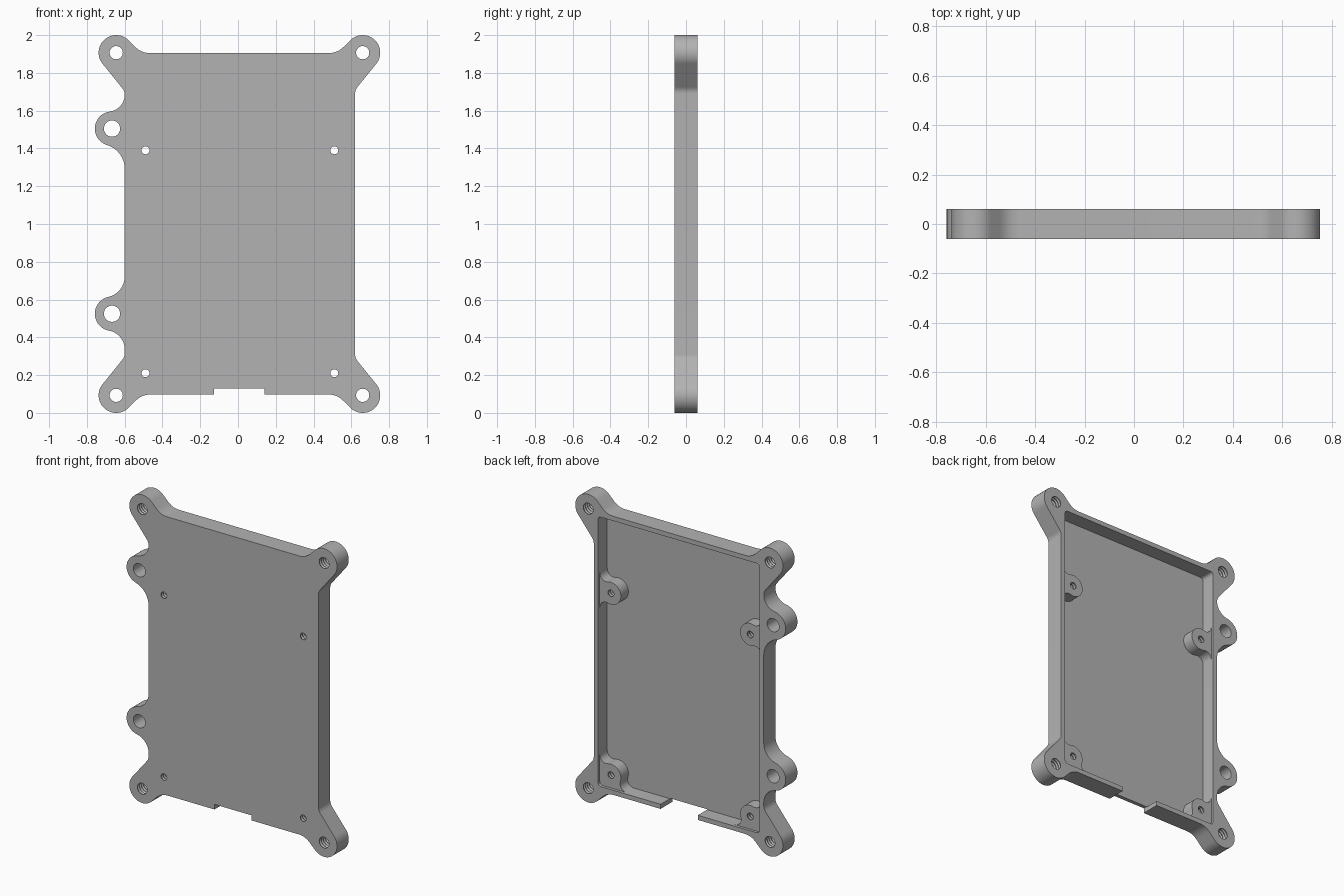
import bpy, bmesh
from math import sin, cos, pi, atan2, sqrt, radians

if "Cube" in bpy.data.objects:
    bpy.data.objects.remove(bpy.data.objects["Cube"])

grey = bpy.data.materials.new("plain_grey")
grey.use_nodes = True
colour = (0.45, 0.45, 0.45, 1)
grey.diffuse_color = colour
grey.node_tree.nodes["Principled BSDF"].inputs["Base Color"].default_value = colour

# Main sizes: outer edges of the tray, half depth, wall and floor
LEFT, RIGHT, BOTTOM, TOP = -0.60, 0.62, 0.097, 1.905
HALF, WALL, FLOOR = 0.06, 0.03, 0.025
LUG_R = 0.093
LUG_X = {-1: -0.645, 1: 0.66}
LUG_Z = {-1: LUG_R, 1: 2 - LUG_R}


def make_object(name, bm):
    bmesh.ops.recalc_face_normals(bm, faces=bm.faces)
    mesh = bpy.data.meshes.new(name)
    bm.to_mesh(mesh)
    bm.free()
    mesh.materials.append(grey)
    obj = bpy.data.objects.new(name, mesh)
    bpy.context.collection.objects.link(obj)
    return obj


def prism(name, points, y0, y1):
    """Extrude an (x, z) outline along y."""
    bm = bmesh.new()
    face = bm.faces.new([bm.verts.new((x, y0, z)) for x, z in points])
    new = bmesh.ops.extrude_face_region(bm, geom=[face])["geom"]
    verts = [v for v in new if isinstance(v, bmesh.types.BMVert)]
    bmesh.ops.translate(bm, verts=verts, vec=(0, y1 - y0, 0))
    return make_object(name, bm)


def hole(name, x, z, r, thread=0.0, sides=32):
    """Round cutter along y, ridged when it has a thread."""
    bm = bmesh.new()
    steps = 16 if thread else 1
    rings = []
    for i in range(steps + 1):
        y = -0.08 + 0.16 * i / steps
        rad = r + thread * (i % 2)
        rings.append([bm.verts.new((x + rad * cos(2 * pi * k / sides), y,
                                    z + rad * sin(2 * pi * k / sides)))
                      for k in range(sides)])
    for a, b in zip(rings, rings[1:]):
        for k in range(sides):
            n = (k + 1) % sides
            bm.faces.new((a[k], a[n], b[n], b[k]))
    bm.faces.new(rings[0])
    bm.faces.new(rings[-1])
    return make_object(name, bm)


def combine(target, tool, operation):
    mod = target.modifiers.new(operation.lower(), "BOOLEAN")
    mod.operation, mod.solver, mod.object = operation, "EXACT", tool
    bpy.context.view_layer.objects.active = target
    bpy.ops.object.modifier_apply(modifier=mod.name)
    bpy.data.objects.remove(tool)


def arc(cx, cy, r, a0, a1, n):
    return [(cx + r * cos(a0 + (a1 - a0) * i / n),
             cy + r * sin(a0 + (a1 - a0) * i / n)) for i in range(n + 1)]


def bend(p, q, r, n=6):
    """Curve from p to r, pulled towards q."""
    return [tuple((1 - t) ** 2 * a + 2 * t * (1 - t) * b + t * t * c
                  for a, b, c in zip(p, q, r)) for t in (i / n for i in range(n + 1))]


def bump(h, r, f0, f1):
    """Round lug on a straight edge as (outward, along), with a fillet each side."""
    d0, d1 = (sqrt((f + r) ** 2 - (f - h) ** 2) for f in (f0, f1))
    return (arc(f0, -d0, f0, pi, atan2(d0, h - f0), 8)
            + arc(h, 0, r, atan2(-d0, f0 - h), atan2(d1, f1 - h), 24)[1:-1]
            + arc(f1, d1, f1, atan2(-d1, h - f1), -pi, 8))


def corner(sx, sz):
    """Corner lug, from the horizontal edge round to the vertical edge."""
    cx, cz = LUG_X[sx], LUG_Z[sz]
    edge_u = ((RIGHT if sx > 0 else LEFT) - cx) * sx
    edge_v = ((TOP if sz > 0 else BOTTOM) - cz) * sz
    a0, a1 = radians(135), radians(-39)
    t0 = (LUG_R * cos(a0), LUG_R * sin(a0))
    t1 = (LUG_R * cos(a1), LUG_R * sin(a1))
    u0 = t0[0] - (t0[1] - edge_v)
    slope = cos(a1) / -sin(a1)
    v1 = t1[1] - (t1[0] - edge_u) * slope
    pts = bend((u0 - 0.045, edge_v), (u0, edge_v), (u0 + 0.032, edge_v + 0.032))
    pts += arc(0, 0, LUG_R, a0, a1, 28)
    pts += bend((edge_u + 0.013, v1 + 0.013 * slope), (edge_u, v1), (edge_u, v1 - 0.02))
    return [(cx + sx * u, cz + sz * v) for u, v in pts]


# Plate outline with four corner lugs and two side lugs
side_lugs = [(1.505, 0.13, 0.09), (0.525, 0.10, 0.11)]
side_x = -0.667
outline = corner(1, -1) + corner(1, 1)[::-1] + corner(-1, 1)
for z, low, high in side_lugs:
    outline += [(LEFT - s, z + t) for s, t in bump(LEFT - side_x, 0.091, low, high)][::-1]
outline += corner(-1, -1)[::-1]
tray = prism("mounting_tray", outline, -HALF, HALF)

# Open recess at the back with rounded corners
x0, x1, z0, z1 = LEFT + WALL, RIGHT - WALL, BOTTOM + WALL, TOP - WALL
c = 0.025
recess = (bend((x0, z0 + c), (x0, z0), (x0 + c, z0)) + bend((x1 - c, z0), (x1, z0), (x1, z0 + c))
          + bend((x1, z1 - c), (x1, z1), (x1 - c, z1)) + bend((x0 + c, z1), (x0, z1), (x0, z1 - c)))
combine(tray, prism("recess_cutter", recess, FLOOR - HALF, 0.1), "DIFFERENCE")

# Screw bosses joined to the side walls, the lower two also to the bottom wall
BOSS_R, FILLET, BOSS_TOP = 0.072, 0.045, 0.042
boss_x, boss_z = {-1: -0.49, 1: 0.51}, (0.21, 1.39)
for sx, x in boss_x.items():
    wall_x = x1 if sx > 0 else x0
    for z in boss_z:
        shape = bump(abs(wall_x - x), BOSS_R, FILLET, FILLET)
        shape = [(-0.012, shape[0][1])] + shape + [(-0.012, shape[-1][1])]
        side = [(wall_x - sx * s, z + t) for s, t in shape]
        combine(tray, prism("side_boss", side, -0.045, BOSS_TOP), "UNION")
        if z < 1:
            shape = bump(z - z0, BOSS_R, FILLET, FILLET)
            shape = [(-0.012, shape[0][1])] + shape + [(-0.012, shape[-1][1])]
            # Keep the foot of the boss inside the side wall
            foot = [(min(max(x + t, x0 - 0.012), x1 + 0.012), z0 + s) for s, t in shape]
            combine(tray, prism("bottom_boss", foot, -0.045, BOSS_TOP), "UNION")

# Notch in the bottom edge
notch = [(-0.127, -0.1), (0.14, -0.1), (0.14, 0.13), (-0.127, 0.13)]
combine(tray, prism("notch_cutter", notch, -0.1, 0.1), "DIFFERENCE")

# Threaded corner and boss holes, plain side holes
for sx in (-1, 1):
    for sz in (-1, 1):
        combine(tray, hole("corner_hole", LUG_X[sx], LUG_Z[sz], 0.035, 0.006), "DIFFERENCE")
    for z in boss_z:
        combine(tray, hole("boss_hole", boss_x[sx], z, 0.021, 0.004, 24), "DIFFERENCE")
for z, low, high in side_lugs:
    combine(tray, hole("side_hole", side_x, z, 0.043), "DIFFERENCE")

# Smooth curves, sharp rims
bpy.ops.object.select_all(action="DESELECT")
tray.select_set(True)
bpy.context.view_layer.objects.active = tray
bpy.ops.object.shade_smooth_by_angle(angle=radians(30))
